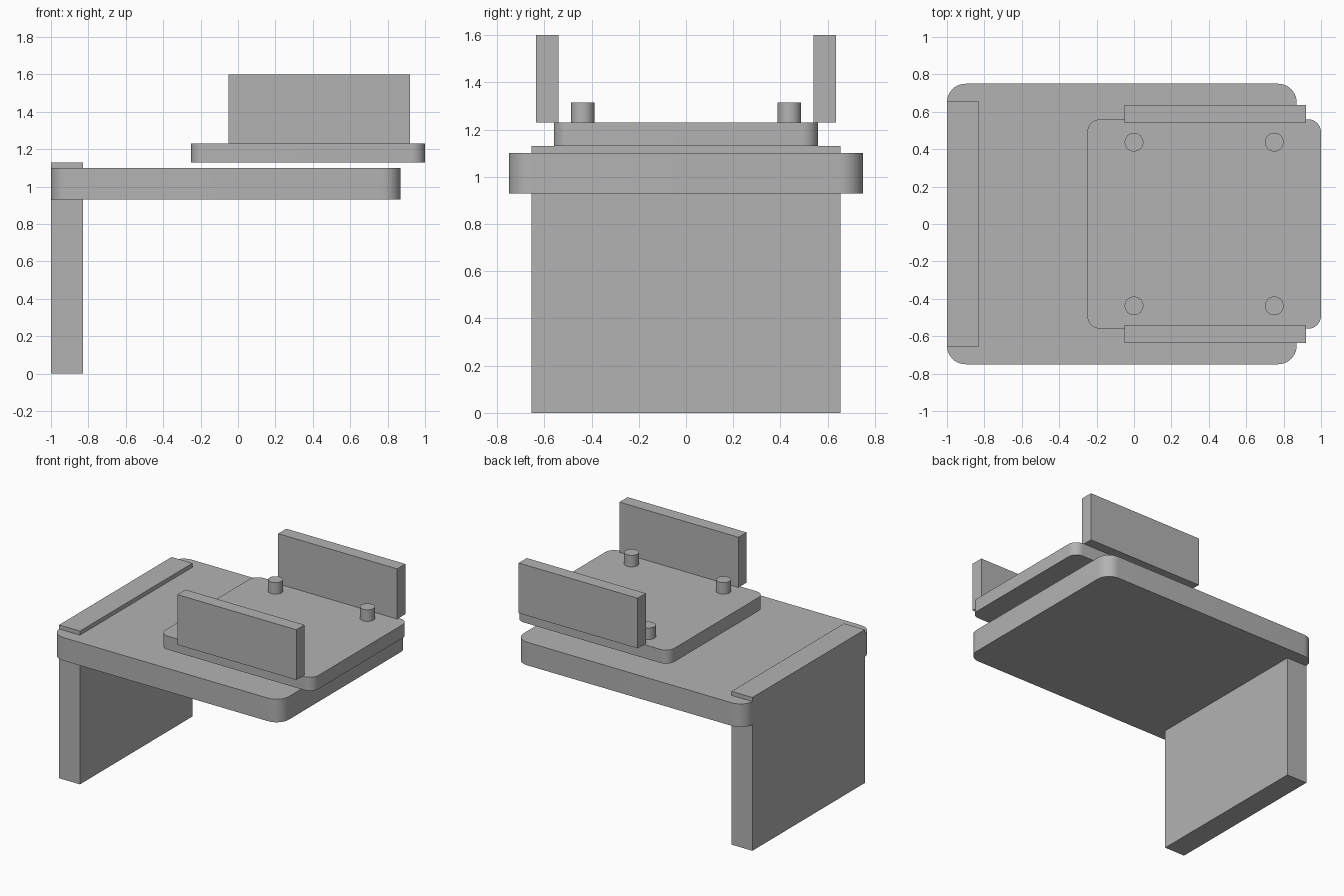
import bpy
import bmesh
from math import radians

cube = bpy.data.objects.get("Cube")
if cube:
    bpy.data.objects.remove(cube, do_unlink=True)

# Single plain grey finish
GREY = (0.45, 0.45, 0.45, 1)
grey = bpy.data.materials.new("plain grey")
grey.use_nodes = True
grey.diffuse_color = GREY
grey.node_tree.nodes["Principled BSDF"].inputs["Base Color"].default_value = GREY


def finish(name, bm, smooth=False):
    mesh = bpy.data.meshes.new(name)
    bm.to_mesh(mesh)
    bm.free()
    mesh.materials.append(grey)
    obj = bpy.data.objects.new(name, mesh)
    bpy.context.collection.objects.link(obj)
    if smooth:
        bpy.ops.object.select_all(action="DESELECT")
        obj.select_set(True)
        bpy.context.view_layer.objects.active = obj
        bpy.ops.object.shade_smooth_by_angle(angle=radians(30))
    return obj


def box(name, xs, ys, zs, radius=0):
    """Box between limits, with optional rounded vertical corners."""
    bm = bmesh.new()
    bmesh.ops.create_cube(bm, size=1)
    for v in bm.verts:
        v.co = [lo + (c + 0.5) * (hi - lo) for c, (lo, hi) in zip(v.co, (xs, ys, zs))]
    if radius:
        corners = [e for e in bm.edges
                   if abs(e.verts[0].co.z - e.verts[1].co.z) > 0.01]
        bmesh.ops.bevel(bm, geom=corners, offset=radius, segments=10,
                        profile=0.5, affect="EDGES")
    return finish(name, bm, radius > 0)


def peg(name, x, y, bottom, top, radius):
    bm = bmesh.new()
    bmesh.ops.create_cone(bm, cap_ends=True, segments=40, radius1=radius,
                          radius2=radius, depth=top - bottom)
    bmesh.ops.translate(bm, verts=bm.verts, vec=(x, y, (top + bottom) / 2))
    return finish(name, bm, True)


# Upright support, rising slightly through the main slab
box("support_wall", (-1, -0.83), (-0.655, 0.655), (0, 1.13))

# Main slab and the raised plate floating above it
box("main_slab", (-1, 0.87), (-0.75, 0.75), (0.93, 1.10), 0.1)
box("upper_plate", (-0.25, 1), (-0.56, 0.56), (1.13, 1.23), 0.07)

# Mirrored side panels and pegs on the plate
for side, s in (("left", 1), ("right", -1)):
    name = "back" if s > 0 else "front"
    box(name + "_panel", (-0.05, 0.92), sorted((s * 0.54, s * 0.635)), (1.23, 1.60))
    for end, x in (("inner", 0), ("outer", 0.75)):
        peg(f"{name}_{end}_peg", x, s * 0.4375, 1.23, 1.315, 0.05)
